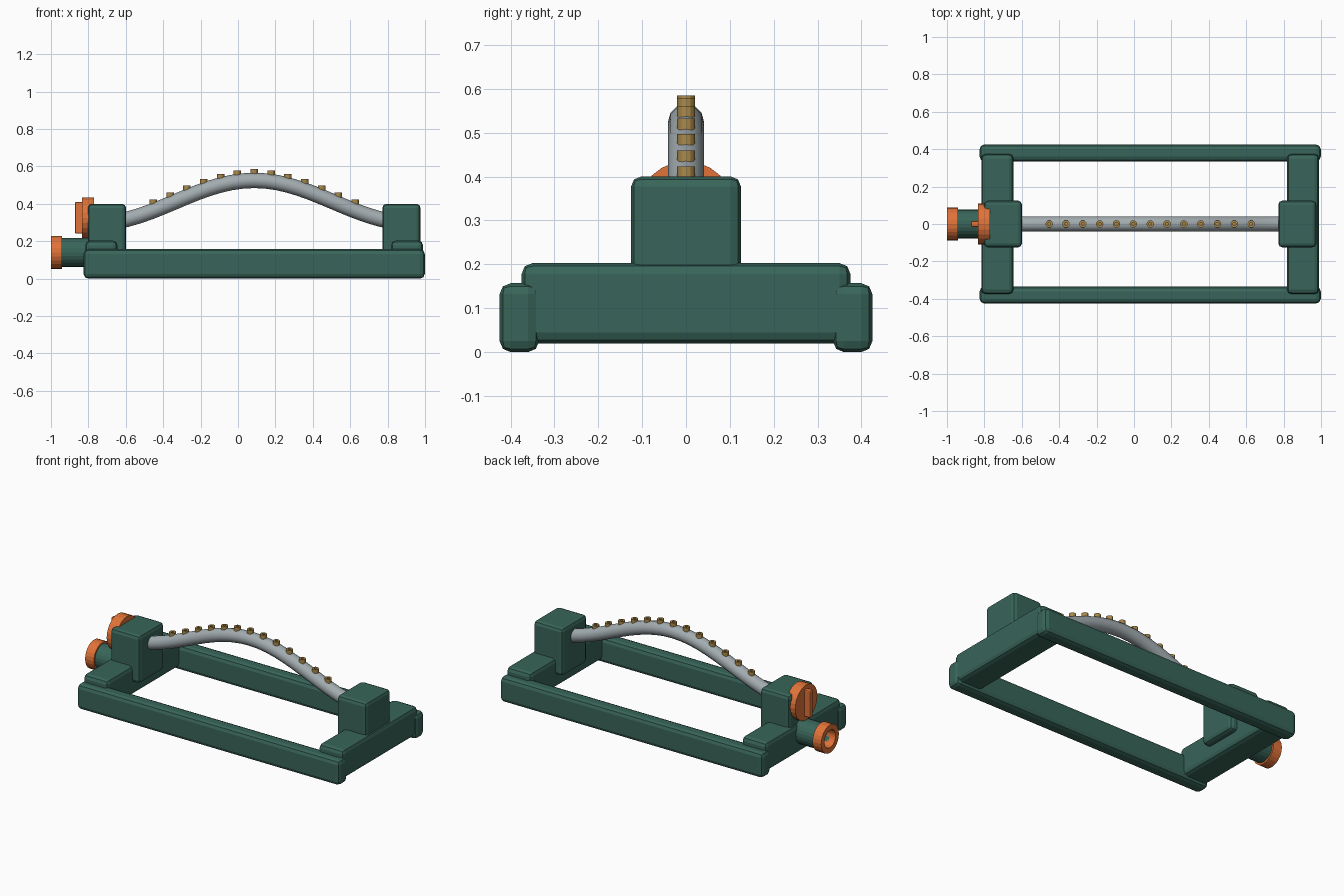
import bpy, math
from mathutils import Matrix

if "Cube" in bpy.data.objects:
    bpy.data.objects.remove(bpy.data.objects["Cube"])

def mat(name, rgb):
    m = bpy.data.materials.new(name)
    m.diffuse_color = (*rgb, 1)
    m.use_nodes = True
    m.node_tree.nodes["Principled BSDF"].inputs["Base Color"].default_value = m.diffuse_color
    return m

GREEN = mat("green_plastic", (0.04, 0.13, 0.10))
ORANGE = mat("orange_plastic", (0.75, 0.17, 0.04))
BRASS = mat("brass", (0.40, 0.25, 0.07))
GREY = mat("tube_metal", (0.36, 0.41, 0.43))
MID = 0.0865          # centre of the frame along x

def mesh_object(name, verts, faces, material):
    me = bpy.data.meshes.new(name)
    me.from_pydata(verts, [], faces)
    me.materials.append(material)
    ob = bpy.data.objects.new(name, me)
    bpy.context.collection.objects.link(ob)
    return ob

def box(name, lo, hi, material, bevel=0.022):
    verts = [(x, y, z) for x in (lo[0], hi[0]) for y in (lo[1], hi[1]) for z in (lo[2], hi[2])]
    faces = [(0, 1, 3, 2), (4, 6, 7, 5), (0, 4, 5, 1), (2, 3, 7, 6), (0, 2, 6, 4), (1, 5, 7, 3)]
    ob = mesh_object(name, verts, faces, material)
    b = ob.modifiers.new("bevel", 'BEVEL')
    b.width, b.segments = bevel, 2
    return ob

def lathe(name, profile, sides, material, matrix):
    """Spin (radius, height) points round z; radius 0 points close as fans."""
    verts, faces, rings = [], [], []
    for r, h in profile:
        start = len(verts)
        n = 1 if r == 0 else sides
        for i in range(n):
            a = 2 * math.pi * i / sides
            verts.append((r * math.cos(a), r * math.sin(a), h))
        rings.append([start + (i % n) for i in range(sides)])
    for a, b in zip(rings, rings[1:]):
        for i in range(sides):
            j = (i + 1) % sides
            f = list(dict.fromkeys((a[i], a[j], b[j], b[i])))
            faces.append(f)
    ob = mesh_object(name, verts, faces, material)
    ob.data.transform(matrix)
    return ob

def along_x(x, z):
    return Matrix.Translation((x, 0, z)) @ Matrix.Rotation(math.pi / 2, 4, 'Y')

# Side rails
for name, s in (("front_rail", -1), ("back_rail", 1)):
    box(name, (MID - 0.912, s * 0.38 - 0.045, 0), (MID + 0.912, s * 0.38 + 0.045, 0.157), GREEN, 0.025)

# Cross members and end housings
for side, s in (("left", -1), ("right", 1)):
    cx, px = MID + s * 0.817, MID + s * 0.787
    box(side + "_cross_member", (cx - 0.086, -0.375, 0.02), (cx + 0.086, 0.375, 0.203), GREEN, 0.025)
    box(side + "_housing", (px - 0.102, -0.125, 0.10), (px + 0.102, 0.125, 0.4), GREEN)

# Hose inlet: hollow pipe and ring collar
lathe("hose_inlet", [(0, 0), (0.077, 0), (0.077, -0.20), (0.055, -0.20), (0.055, -0.10), (0, -0.10)],
      24, GREEN, along_x(-0.76, 0.14))
lathe("inlet_collar", [(0.055, 0), (0.088, 0), (0.088, 0.06), (0.055, 0.06), (0.055, 0)],
      24, ORANGE, along_x(-1.0, 0.14))

# Control dial with grip
lathe("dial", [(0, 0), (0.11, 0), (0.11, 0.065), (0, 0.065)], 24, ORANGE, along_x(-0.835, 0.325))
box("dial_grip", (-0.872, -0.016, 0.24), (-0.82, 0.016, 0.41), ORANGE, 0.008)

# Arched spray tube
def tube_z(x):
    return 0.295 + 0.23 * math.cos(math.pi * (x - MID) / 1.7) ** 2

curve = bpy.data.curves.new("spray_tube", 'CURVE')
curve.dimensions = '3D'
curve.bevel_depth, curve.bevel_resolution = 0.041, 4
curve.use_fill_caps = True
sp = curve.splines.new('POLY')
N = 24
sp.points.add(N)
for i, p in enumerate(sp.points):
    x = MID + 0.74 * (2 * i / N - 1)
    p.co = (x, 0, tube_z(x), 1)
curve.materials.append(GREY)
bpy.context.collection.objects.link(bpy.data.objects.new("spray_tube", curve))

# Row of brass nozzles with bored tips
for i in range(13):
    x = MID + 0.09 * (i - 6)
    lathe(f"nozzle_{i + 1}", [(0, 0), (0.02, 0), (0.02, 0.045), (0.008, 0.045), (0.008, 0.03), (0, 0.03)],
          12, BRASS, Matrix.Translation((x, 0, tube_z(x) + 0.015)))
